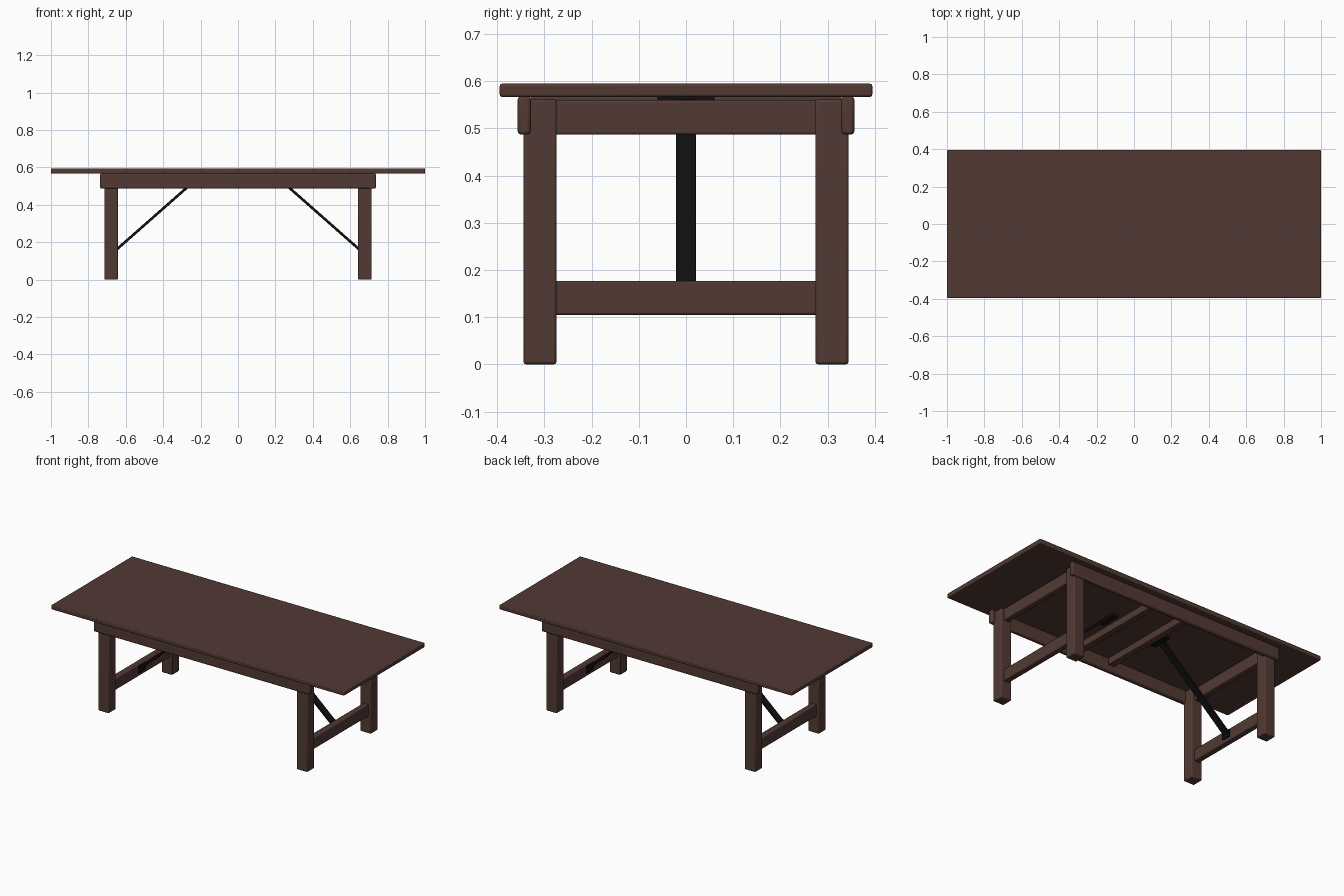
import bpy
import math

if "Cube" in bpy.data.objects:
    bpy.data.objects.remove(bpy.data.objects["Cube"], do_unlink=True)


def material(name, rgb):
    mat = bpy.data.materials.new(name)
    mat.use_nodes = True
    mat.diffuse_color = (*rgb, 1)
    bsdf = mat.node_tree.nodes["Principled BSDF"]
    bsdf.inputs["Base Color"].default_value = (*rgb, 1)
    bsdf.inputs["Roughness"].default_value = 0.7
    return mat


wood = material("dark brown wood", (0.085, 0.042, 0.034))
metal = material("black metal", (0.005, 0.005, 0.005))


def box(name, x, y, z, mat=wood, bevel=0.005):
    """Box between the given (low, high) limits, with rounded edges."""
    limits = (x, y, z)
    bpy.ops.mesh.primitive_cube_add(size=1, location=[(a + b) / 2 for a, b in limits])
    ob = bpy.context.object
    ob.name = name
    ob.scale = [abs(b - a) for a, b in limits]
    bpy.ops.object.transform_apply(location=False, rotation=False, scale=True)
    ob.data.materials.append(mat)
    if bevel:
        mod = ob.modifiers.new("rounded edges", "BEVEL")
        mod.width = bevel
        mod.segments = 2
    bpy.ops.object.shade_smooth_by_angle(angle=math.radians(35))
    return ob


def span(side, low, high):
    """Limits mirrored to the chosen side."""
    return tuple(sorted((side * low, side * high)))


# Tabletop
box("tabletop", (-1, 1), (-0.395, 0.395), (0.567, 0.595))

# Long aprons under the front and back
for s, label in ((-1, "front"), (1, "back")):
    box(f"{label}_apron", (-0.737, 0.737), span(s, 0.329, 0.357), (0.487, 0.568), bevel=0.007)

for s, end in ((1, "left"), (-1, "right")):
    # Leg frame: two legs, end apron and stretcher
    for t, label in ((-1, "front"), (1, "back")):
        box(f"{end}_{label}_leg", span(s, 0.642, 0.715), span(t, 0.274, 0.345),
            (0, 0.562), bevel=0.006)
    box(f"{end}_end_apron", span(s, 0.66, 0.698), (-0.28, 0.28), (0.487, 0.56))
    box(f"{end}_stretcher", span(s, 0.66, 0.698), (-0.28, 0.28), (0.105, 0.177))

    # Cross slat under the top
    box(f"{end}_cross_slat", span(s, 0.095, 0.135), (-0.33, 0.33), (0.525, 0.568), bevel=0.003)

    # Folding brace from the stretcher up to the tabletop
    x0, z0, x1, z1 = 0.665, 0.147, 0.195, 0.561
    length = math.hypot(x1 - x0, z1 - z0)
    brace = box(f"{end}_brace", (-length / 2, length / 2), (-0.021, 0.021),
                (-0.007, 0.007), metal, bevel=0.002)
    brace.location = (s * (x0 + x1) / 2, 0, (z0 + z1) / 2)
    brace.rotation_euler.y = s * math.atan2(z1 - z0, x0 - x1)

    # Metal brackets at the two brace ends
    box(f"{end}_top_bracket", span(s, 0.165, 0.205), (-0.06, 0.06), (0.552, 0.568), metal, 0.002)
    box(f"{end}_lower_bracket", span(s, 0.652, 0.662), (-0.03, 0.03), (0.125, 0.17), metal, 0.002)
